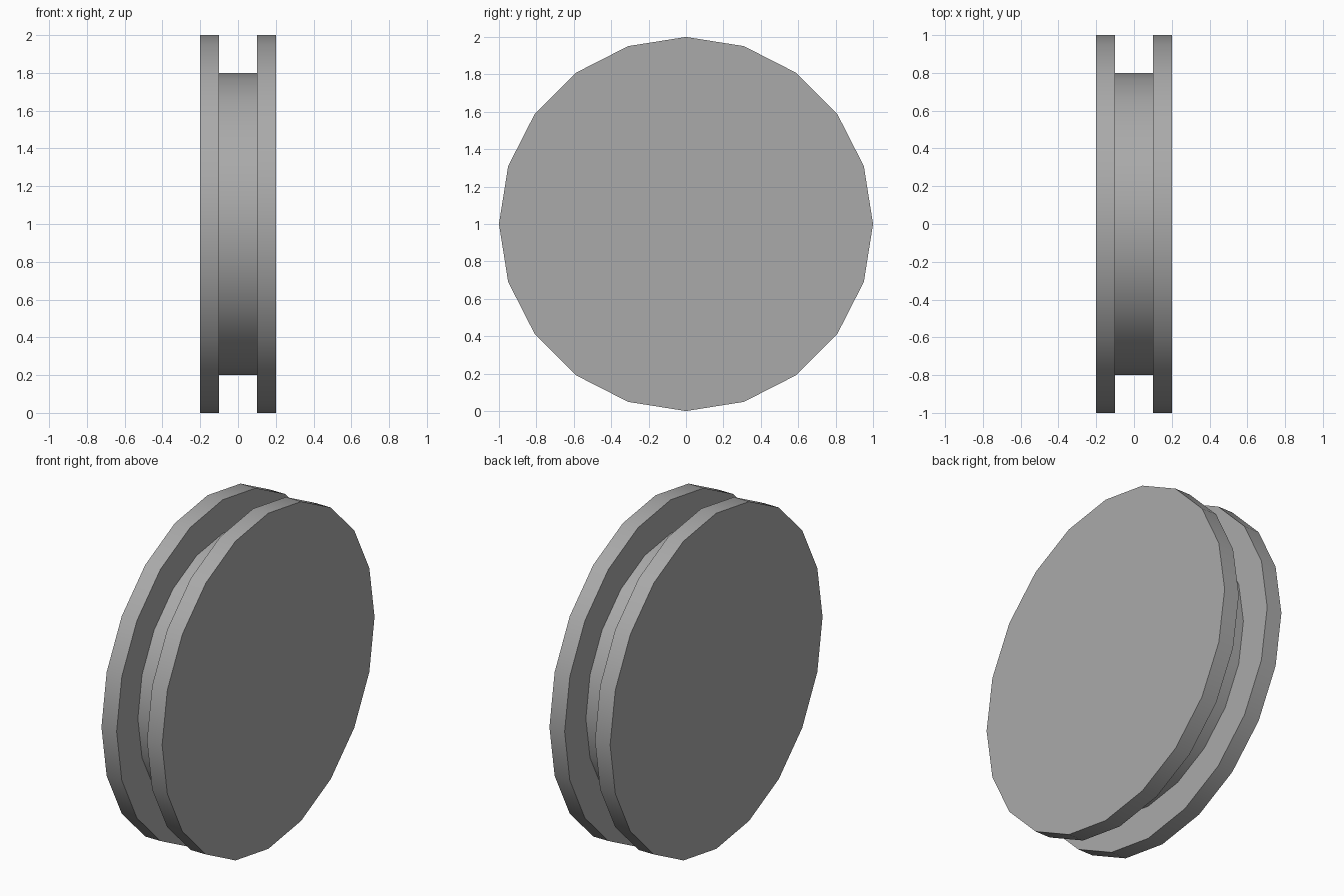
import bpy
import bmesh
import math
from mathutils import Matrix, Vector

cube = bpy.data.objects.get("Cube")
if cube:
    bpy.data.objects.remove(cube, do_unlink=True)

SIDES = 20

# Plain grey material
grey = bpy.data.materials.new("mid_grey")
grey.use_nodes = True
colour = (0.4, 0.4, 0.4, 1)
grey.diffuse_color = colour
grey.node_tree.nodes["Principled BSDF"].inputs["Base Color"].default_value = colour

# Half profile of the spool (x along the axle, radius), from cap to cap
profile = [(-0.2, 1), (-0.1, 1), (-0.1, 0.8), (0.1, 0.8), (0.1, 1), (0.2, 1)]

# Revolve the profile around the x axle
bm = bmesh.new()
rings = []
for x, radius in profile:
    ring = []
    for i in range(SIDES):
        turn = Matrix.Rotation(math.tau * i / SIDES, 3, "X")
        ring.append(bm.verts.new(turn @ Vector((x, 0, radius))))
    rings.append(ring)

for a, b in zip(rings, rings[1:]):
    for i in range(SIDES):
        j = (i + 1) % SIDES
        bm.faces.new((a[i], a[j], b[j], b[i]))

# Flat end caps
bm.faces.new(rings[0])
bm.faces.new(rings[-1])
bmesh.ops.recalc_face_normals(bm, faces=bm.faces)

mesh = bpy.data.meshes.new("grooved_wheel")
bm.to_mesh(mesh)
bm.free()
mesh.materials.append(grey)

wheel = bpy.data.objects.new("grooved_wheel", mesh)
wheel.location.z = 1
bpy.context.collection.objects.link(wheel)

# Smooth rims with sharp corners
bpy.context.view_layer.objects.active = wheel
wheel.select_set(True)
bpy.ops.object.shade_smooth_by_angle(angle=math.radians(30))
